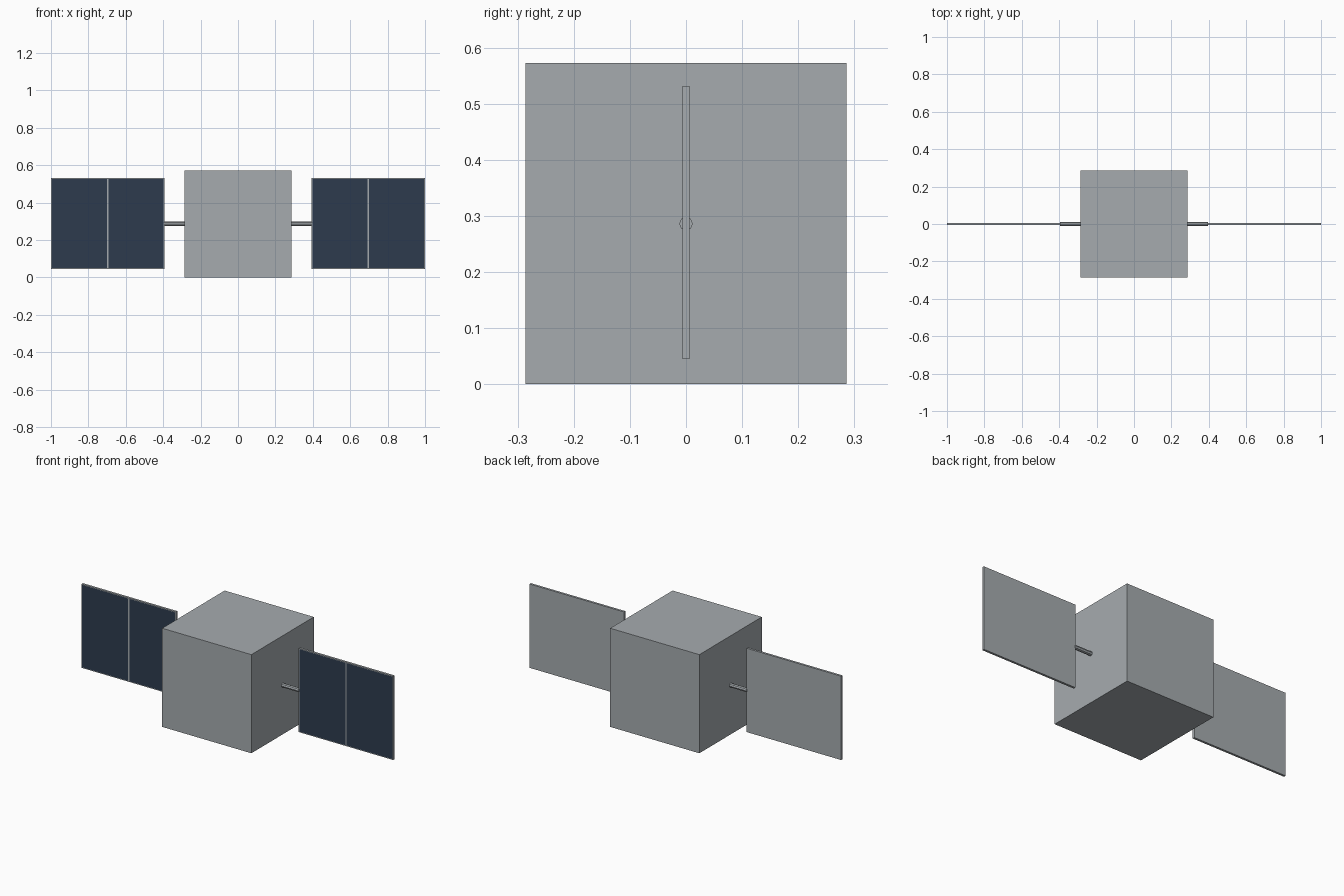
import bpy, bmesh, math
from mathutils import Matrix, Vector

cube = bpy.data.objects.get("Cube")
if cube:
    bpy.data.objects.remove(cube, do_unlink=True)


def material(name, rgb):
    m = bpy.data.materials.new(name)
    m.use_nodes = True
    m.diffuse_color = (*rgb, 1)
    m.node_tree.nodes["Principled BSDF"].inputs["Base Color"].default_value = (*rgb, 1)
    return m


GREY = material("hull grey", (0.38, 0.41, 0.43))
BLUE = material("solar cell blue", (0.026, 0.044, 0.076))

BODY = 0.572          # edge of the cubic hull
MID = BODY / 2        # height of the rod axis
INNER, OUTER = 0.394, 1.0
PANEL_Z = 0.288


def finish(bm, name, mats):
    mesh = bpy.data.meshes.new(name)
    bmesh.ops.recalc_face_normals(bm, faces=bm.faces)
    bm.to_mesh(mesh)
    bm.free()
    obj = bpy.data.objects.new(name, mesh)
    for m in mats:
        mesh.materials.append(m)
    bpy.context.collection.objects.link(obj)
    return obj


def box(center, size):
    bm = bmesh.new()
    bmesh.ops.create_cube(bm, size=1, matrix=Matrix.Translation(center) @ Matrix.Diagonal((*size, 1)))
    return bm


# Hull
finish(box((0, 0, MID), (BODY, BODY, BODY)), "hull", [GREY])

for side, label in ((1, "left"), (-1, "right")):
    # Support rod between hull and panel
    bm = bmesh.new()
    start, end = BODY / 2 - 0.01, INNER + 0.001
    place = Matrix.Translation((side * (start + end) / 2, 0, MID)) @ Matrix.Rotation(math.pi / 2, 4, "Y")
    bmesh.ops.create_cone(bm, cap_ends=True, segments=8, radius1=0.012, radius2=0.012,
                          depth=end - start, matrix=place)
    finish(bm, label + "_rod", [GREY])

    # Solar panel, split in half with a framed cell on each half of the front
    center = Vector((side * (INNER + OUTER) / 2, 0, PANEL_Z))
    bm = box(center, (OUTER - INNER, 0.013, 0.486))
    bmesh.ops.bisect_plane(bm, geom=bm.verts[:] + bm.edges[:] + bm.faces[:],
                           plane_co=center, plane_no=(1, 0, 0))
    bm.normal_update()
    cells = [f for f in bm.faces if f.normal.y < -0.9]
    bmesh.ops.inset_individual(bm, faces=cells, thickness=0.006, depth=0)
    for f in cells:
        f.material_index = 1
    finish(bm, label + "_solar_panel", [GREY, BLUE])
